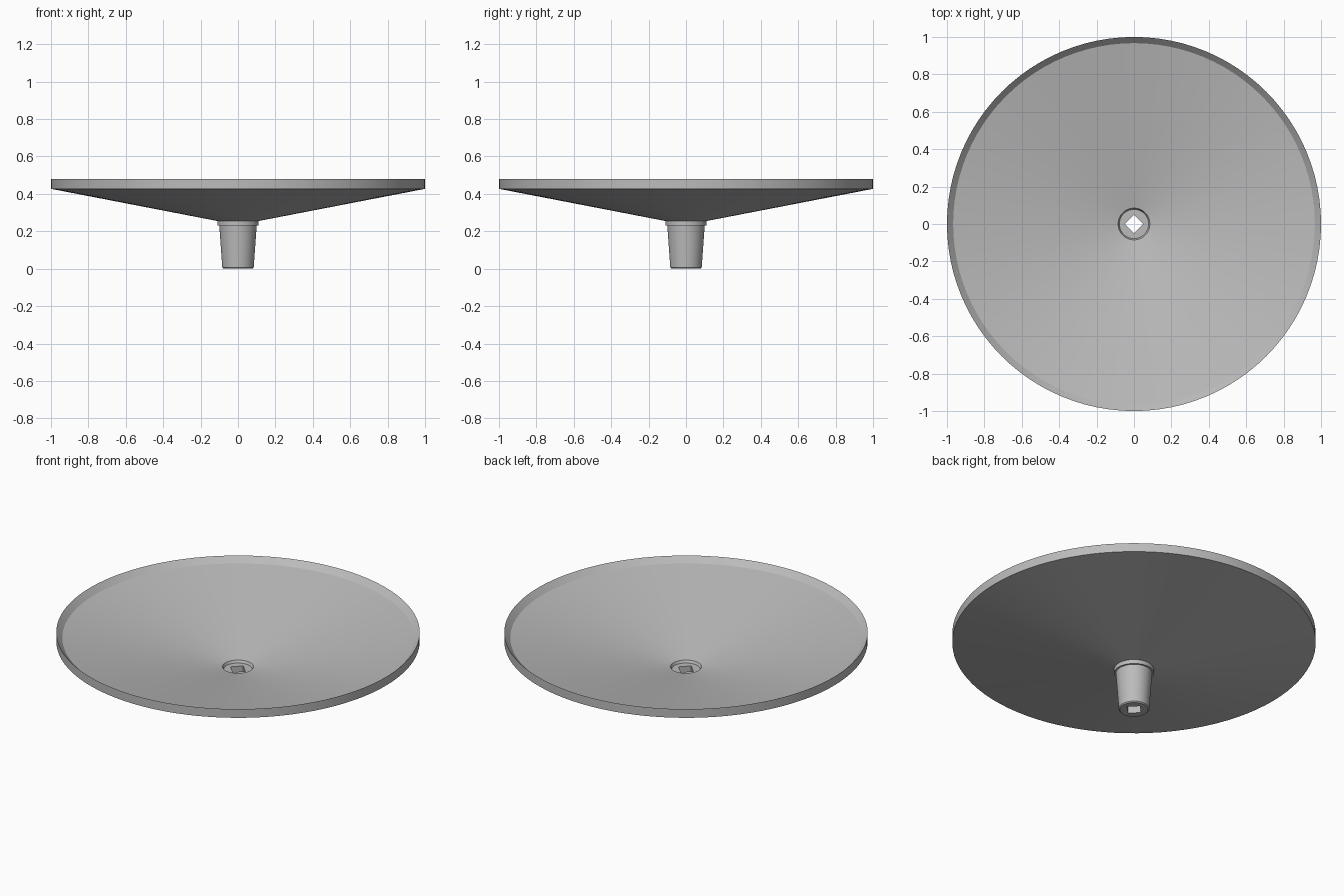
import bpy, bmesh, math

SEGMENTS = 96

old = bpy.data.objects.get("Cube")
if old:
    bpy.data.objects.remove(old, do_unlink=True)

grey = bpy.data.materials.new("light grey")
grey.use_nodes = True
colour = (0.5, 0.5, 0.5, 1)
grey.diffuse_color = colour
grey.node_tree.nodes["Principled BSDF"].inputs["Base Color"].default_value = colour


def lathe(name, profile):
    """Turn (radius, height, is_square) rings into a surface; square rings have corners on the axes."""
    bm = bmesh.new()
    rings = []
    for radius, z, square in profile:
        ring = []
        for i in range(SEGMENTS):
            c = math.cos(math.tau * i / SEGMENTS)
            s = math.sin(math.tau * i / SEGMENTS)
            r = radius / (abs(c) + abs(s)) if square else radius
            ring.append(bm.verts.new((r * c, r * s, z)))
        rings.append(ring)
    for a, b in zip(rings, rings[1:]):
        for i in range(SEGMENTS):
            j = (i + 1) % SEGMENTS
            bm.faces.new((a[i], a[j], b[j], b[i]))
    mesh = bpy.data.meshes.new(name)
    bm.to_mesh(mesh)
    bm.free()
    mesh.materials.append(grey)
    obj = bpy.data.objects.new(name, mesh)
    bpy.context.collection.objects.link(obj)
    bpy.ops.object.select_all(action='DESELECT')
    obj.select_set(True)
    bpy.context.view_layer.objects.active = obj
    bpy.ops.object.shade_smooth_by_angle(angle=math.radians(25))
    return obj


# Shallow conical dish: underside, outer wall, sloped lip, inner cone
lathe("dish", [(0.11, 0.255, False), (1, 0.427, False), (1, 0.48, False),
               (0.967, 0.447, False), (0.085, 0.272, False)])

# Tapered stem with collar, seen from the outside upwards
lathe("stem", [(0.05, 0, True), (0.078, 0, False), (0.084, 0.006, False),
               (0.1, 0.23, False), (0.11, 0.23, False), (0.11, 0.255, False)])

# Recess in the dish centre and the square socket through the stem
lathe("socket", [(0.085, 0.272, False), (0.078, 0.257, False),
                 (0.05, 0.257, True), (0.05, 0, True)])
